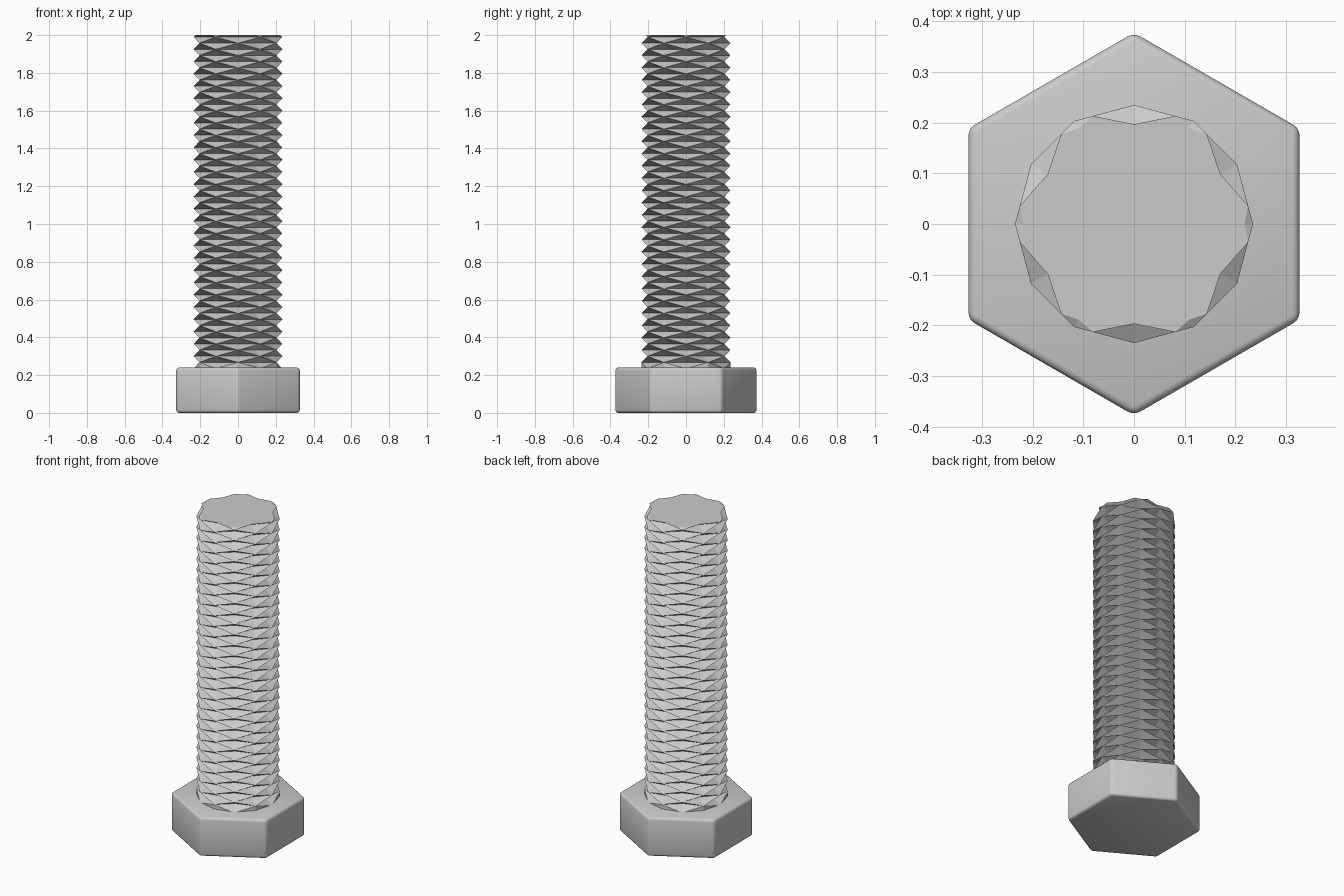
import bpy, bmesh, math

if "Cube" in bpy.data.objects:
    bpy.data.objects.remove(bpy.data.objects["Cube"])

steel = bpy.data.materials.new("steel_grey")
steel.diffuse_color = (0.6, 0.6, 0.6, 1)
steel.use_nodes = True
steel.node_tree.nodes["Principled BSDF"].inputs["Base Color"].default_value = steel.diffuse_color


def add_object(name, bm):
    bmesh.ops.recalc_face_normals(bm, faces=bm.faces)
    mesh = bpy.data.meshes.new(name)
    bm.to_mesh(mesh)
    bm.free()
    mesh.materials.append(steel)
    obj = bpy.data.objects.new(name, mesh)
    bpy.context.collection.objects.link(obj)
    return obj


# Hexagonal head, points towards +y and -y, with rounded edges
HEAD_H, FLAT = 0.24, 0.327
bm = bmesh.new()
radius = FLAT / math.cos(math.pi / 6)
base = [bm.verts.new((radius * math.cos(math.radians(30 + 60 * k)),
                      radius * math.sin(math.radians(30 + 60 * k)), 0)) for k in range(6)]
face = bm.faces.new(base)
top = bmesh.ops.extrude_face_region(bm, geom=[face])
bmesh.ops.translate(bm, vec=(0, 0, HEAD_H),
                    verts=[g for g in top["geom"] if isinstance(g, bmesh.types.BMVert)])
head = add_object("hex_head", bm)
bevel = head.modifiers.new("rounded_edges", "BEVEL")
bevel.width, bevel.segments = 0.015, 3
bpy.context.view_layer.objects.active = head
head.select_set(True)
bpy.ops.object.modifier_apply(modifier=bevel.name)
bpy.ops.object.shade_smooth_by_angle(angle=math.radians(35))

# Shank with crossing left and right threads: peaks and pits alternate
# around and up the shaft, and the ridges run diagonally between peaks
SIDES, PITCH, PEAK, PIT = 12, 0.065, 0.235, 0.18
START, TOP, ROWS = 0.235, 2.0, 57
bm = bmesh.new()
rings = []
for i in range(ROWS):
    ring = []
    for j in range(SIDES):
        r = PEAK if i == 0 or (i + j) % 2 == 0 else PIT
        a = math.tau * j / SIDES
        ring.append(bm.verts.new((r * math.cos(a), r * math.sin(a), START + i * PITCH / 2)))
    rings.append(ring)
for i in range(ROWS - 1):
    for j in range(SIDES):
        k = (j + 1) % SIDES
        a, b, c, d = rings[i][j], rings[i][k], rings[i + 1][k], rings[i + 1][j]
        if (i + j) % 2 == 0:
            tris = ((a, b, c), (a, c, d))
        else:
            tris = ((a, b, d), (b, c, d))
        for t in tris:
            bm.faces.new(t)
bm.faces.new(rings[0][::-1])

# Flat cut end of the shank
cut = bmesh.ops.bisect_plane(bm, geom=bm.verts[:] + bm.edges[:] + bm.faces[:],
                             plane_co=(0, 0, TOP), plane_no=(0, 0, 1), clear_outer=True)
rim = [g for g in cut["geom_cut"] if isinstance(g, bmesh.types.BMEdge)]
bmesh.ops.contextual_create(bm, geom=rim)
add_object("threaded_shank", bm)
